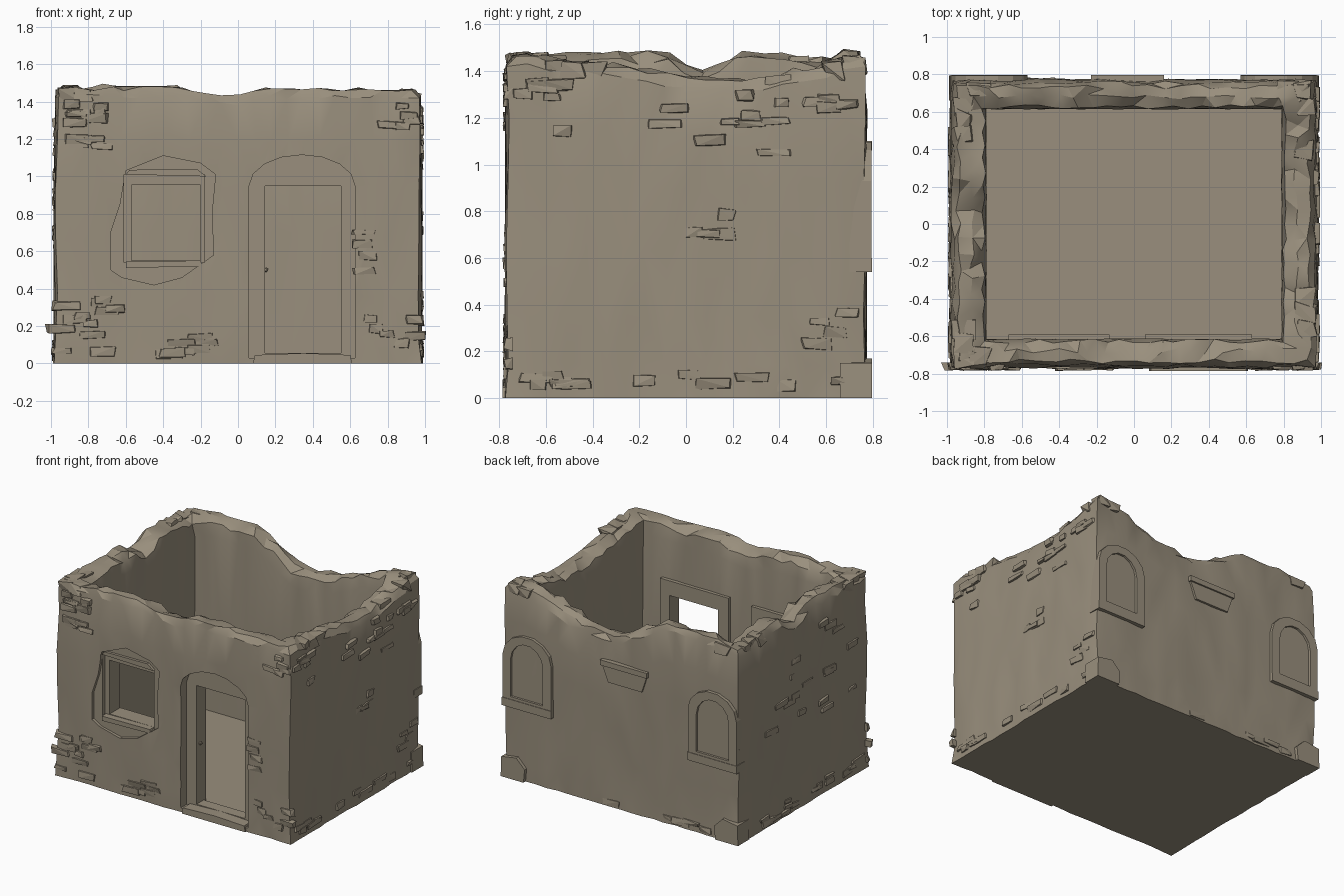
import bpy, bmesh, random
from math import sin, cos, pi
from mathutils import Vector

random.seed(4)
cube = bpy.data.objects.get("Cube")
if cube:
    bpy.data.objects.remove(cube)

clay = bpy.data.materials.new("sandy_clay")
clay.use_nodes = True
clay.diffuse_color = (0.32, 0.275, 0.205, 1)
clay.node_tree.nodes["Principled BSDF"].inputs["Base Color"].default_value = (0.32, 0.275, 0.205, 1)


def jit(a):
    return random.uniform(-a, a)


def finish(name, bm):
    bmesh.ops.recalc_face_normals(bm, faces=bm.faces)
    me = bpy.data.meshes.new(name)
    bm.to_mesh(me)
    bm.free()
    me.materials.append(clay)
    ob = bpy.data.objects.new(name, me)
    bpy.context.collection.objects.link(ob)
    return ob


def activate(ob):
    bpy.ops.object.select_all(action='DESELECT')
    ob.select_set(True)
    bpy.context.view_layer.objects.active = ob


def prism(name, pts, y0, y1):
    """Outline in x and z, extruded along y."""
    bm = bmesh.new()
    face = bm.faces.new([bm.verts.new((x, y0, z)) for x, z in pts])
    out = bmesh.ops.extrude_face_region(bm, geom=[face])
    new = [v for v in out["geom"] if isinstance(v, bmesh.types.BMVert)]
    bmesh.ops.translate(bm, verts=new, vec=(0, y1 - y0, 0))
    return finish(name, bm)


def rect(x0, x1, z0, z1):
    return [(x0, z0), (x1, z0), (x1, z1), (x0, z1)]


def arch(x0, x1, z0, spring, top, n=7):
    c, r = (x0 + x1) / 2, (x1 - x0) / 2
    curve = [(c + r * cos(pi * i / n), spring + (top - spring) * sin(pi * i / n)) for i in range(n + 1)]
    return [(x0, z0), (x1, z0)] + curve


def cut(ob, pts, y0, y1):
    cutter = prism("cutter", pts, y0, y1)
    cutter.hide_render = True
    mod = ob.modifiers.new("cut", 'BOOLEAN')
    mod.operation = 'DIFFERENCE'
    mod.solver = 'EXACT'
    mod.object = cutter
    activate(ob)
    bpy.ops.object.modifier_apply(modifier=mod.name)
    bpy.data.objects.remove(cutter)


def height(profile, u):
    for (a, ha), (b, hb) in zip(profile, profile[1:]):
        if u <= b:
            return ha + (hb - ha) * (u - a) / (b - a)
    return profile[-1][1]


# Broken wall tops, as height along each side
W, D = 0.98, 0.77
FRONT = [(-1, 1.47), (-.3, 1.47), (-.12, 1.42), (.2, 1.46), (1, 1.47)]
BACK = [(-1, 1.44), (-.8, 1.48), (-.35, 1.48), (-.2, 1.4), (.05, 1.27), (.4, 1.3), (.7, 1.41), (1, 1.47)]
RIGHT = [(-.8, 1.47), (-.3, 1.42), (0, 1.37), (.3, 1.36), (.6, 1.41), (.8, 1.47)]
LEFT = [(-.8, 1.47), (-.1, 1.48), (.03, 1.4), (.15, 1.41), (.25, 1.48), (.8, 1.44)]

# Walls and floor: one closed ring of columns
NX, NY = 22, 18
columns = []
for i in range(NX):
    x = -W + 2 * W * i / NX
    columns.append((x, -D, height(FRONT, x)))
for i in range(NY):
    y = -D + 2 * D * i / NY
    columns.append((W, y, height(RIGHT, y)))
for i in range(NX):
    x = W - 2 * W * i / NX
    columns.append((x, D, height(BACK, x)))
for i in range(NY):
    y = D - 2 * D * i / NY
    columns.append((-W, y, height(LEFT, y)))

bm = bmesh.new()
rings = []
for x, y, h in columns:
    def at(t, z, a, b=0):
        return bm.verts.new((x * (1 - .194 * t) + jit(a), y * (1 - .201 * t) + jit(a), z + jit(b)))
    corner = abs(x) == W and abs(y) == D
    col = [at(0, 0, .006)]
    col += [at(.05 if corner else 0, h * f, .007, .015) for f in (.1, .25, .45, .65, .82)]
    col += [at(.07, h - .04, .012, .015), at(.22, h, .015, .012), at(.6, h, .015, .02),
            at(.93, h - .03, .012, .02), at(1, h - .12, .004), at(1, .7, .003), at(1, .04, 0)]
    rings.append(col)
for a, b in zip(rings, rings[1:] + rings[:1]):
    for k in range(len(a) - 1):
        bm.faces.new((a[k], b[k], b[k + 1], a[k + 1]))
bm.faces.new([c[0] for c in rings])
bm.faces.new([c[-1] for c in rings])
bmesh.ops.triangulate(bm, faces=bm.faces)
walls = finish("walls_and_floor", bm)

# Window: broken plaster, stepped reveal, opening
cut(walls, [(-.68, .5), (-.62, .46), (-.45, .42), (-.3, .46), (-.13, .58), (-.14, .8), (-.12, 1.01),
            (-.2, 1.07), (-.4, 1.11), (-.6, 1.03), (-.63, .85), (-.68, .7)], -.9, -.745)
cut(walls, rect(-.61, -.18, .54, 1.01), -.9, -.715)
cut(walls, rect(-.57, -.2, .55, .955), -.9, -.5)
# Doorway: arched recess and opening
cut(walls, arch(.06, .625, .03, .95, 1.115, 8), -.9, -.7)
cut(walls, rect(.145, .55, .055, .95), -.9, -.5)

# Inner surrounds of the window and door
bars = [("window_surround", rect(-.67, -.57, .47, 1.05)), ("window_surround", rect(-.2, -.13, .47, 1.05)),
        ("window_surround", rect(-.57, -.2, .955, 1.05)), ("window_surround", rect(-.57, -.2, .47, .55)),
        ("door_surround", rect(.06, .145, .04, 1.06)), ("door_surround", rect(.55, .63, .04, 1.06)),
        ("door_surround", rect(.145, .55, .95, 1.06))]
for name, pts in bars:
    prism(name, pts, -.66, -.59)
prism("door_step", [(.08, 0), (.61, 0), (.6, .045), (.35, .055), (.09, .045)], -.785, -.66)
prism("window_sill", [(-.6, .51), (-.19, .52), (-.2, .55), (-.6, .545)], -.765, -.7)
prism("window_lintel", [(-.6, 1.01), (-.17, 1.0), (-.22, 1.04), (-.58, 1.035)], -.765, -.7)

# Door latch on the jamb
bm = bmesh.new()
bmesh.ops.create_icosphere(bm, subdivisions=1, radius=.014)
bmesh.ops.translate(bm, verts=bm.verts, vec=(.15, -.66, .5))
finish("door_latch", bm)

# Blind arched niches and corner stones on the back
for s in (1, -1):
    niche = prism("back_niche", [(s * x, z) for x, z in arch(.57, .975, .54, .93, 1.1)], .70, .793)
    cut(niche, [(s * x, z) for x, z in arch(.64, .91, .62, .9, 1.04)], .776, .9)
    prism("niche_sill", [(s * x, z) for x, z in rect(.57, .98, .54, .6)], .70, .797)
    prism("corner_stone", [(s * .8, 0), (s * .99, 0), (s * .985, .15), (s * .86, .17), (s * .79, .1)], .66, .795)
prism("back_ledge", [(-.18, .94), (.1, .94), (.15, 1.06), (-.22, 1.06)], .70, .785)
prism("back_ledge_cap", rect(-.23, .16, 1.06, 1.1), .70, .797)


# Exposed bricks: thin irregular slabs in patches on each face
def brick(bm, side, u, z, w, h):
    verts = []
    for du, dz in ((-1, -1), (1, -1), (1, 1), (-1, 1)):
        for depth, grow in ((-.03, 1.0), (.008 + jit(.007), .85)):
            a = u + du * w / 2 * grow + jit(.008)
            b = max(0, z + dz * h / 2 * grow + jit(.006))
            spot = {"front": (a, -D - depth, b), "back": (a, D + depth, b),
                    "right": (W + depth, a, b), "left": (-W - depth, a, b)}[side]
            verts.append(bm.verts.new(spot))
    bmesh.ops.convex_hull(bm, input=verts)


patches = [("front", -.96, -.7, 1.15, 1.4, 12), ("front", -.95, -.65, .04, .35, 12),
           ("front", -.5, .0, .03, .2, 7), ("front", .7, .95, .03, .25, 6), ("front", .7, .95, 1.25, 1.4, 5),
           ("front", .66, .7, .3, .8, 4), ("right", -.7, .7, .03, .12, 14), ("right", -.1, .7, 1.05, 1.3, 14),
           ("right", -.7, -.5, 1.1, 1.4, 7), ("right", .0, .3, .65, .8, 4), ("right", .5, .7, .2, .4, 4),
           ("left", -.7, .7, .03, .12, 14), ("left", -.6, .5, .6, 1.3, 18), ("back", -.8, .8, .02, .06, 5)]
for side, u0, u1, z0, z1, n in patches:
    bm = bmesh.new()
    for _ in range(n):
        brick(bm, side, random.uniform(u0, u1), random.uniform(z0, z1),
              random.uniform(.07, .17), random.uniform(.03, .055))
    finish(side + "_bricks", bm)

# Loose stones on the wall tops near the corners
bm = bmesh.new()
for x, y, h in columns:
    if abs(x) > .75 and abs(y) > .35 and random.random() < .6:
        c = Vector((x * .93, y * .93, h - .035))
        pts = [bm.verts.new(c + Vector((a * .05 + jit(.02), b * .045 + jit(.02), d * .035 + jit(.01))))
               for a in (-1, 1) for b in (-1, 1) for d in (-1, 1)]
        bmesh.ops.convex_hull(bm, input=pts)
finish("top_stones", bm)

activate(walls)
bpy.ops.object.shade_smooth_by_angle(angle=.45)
